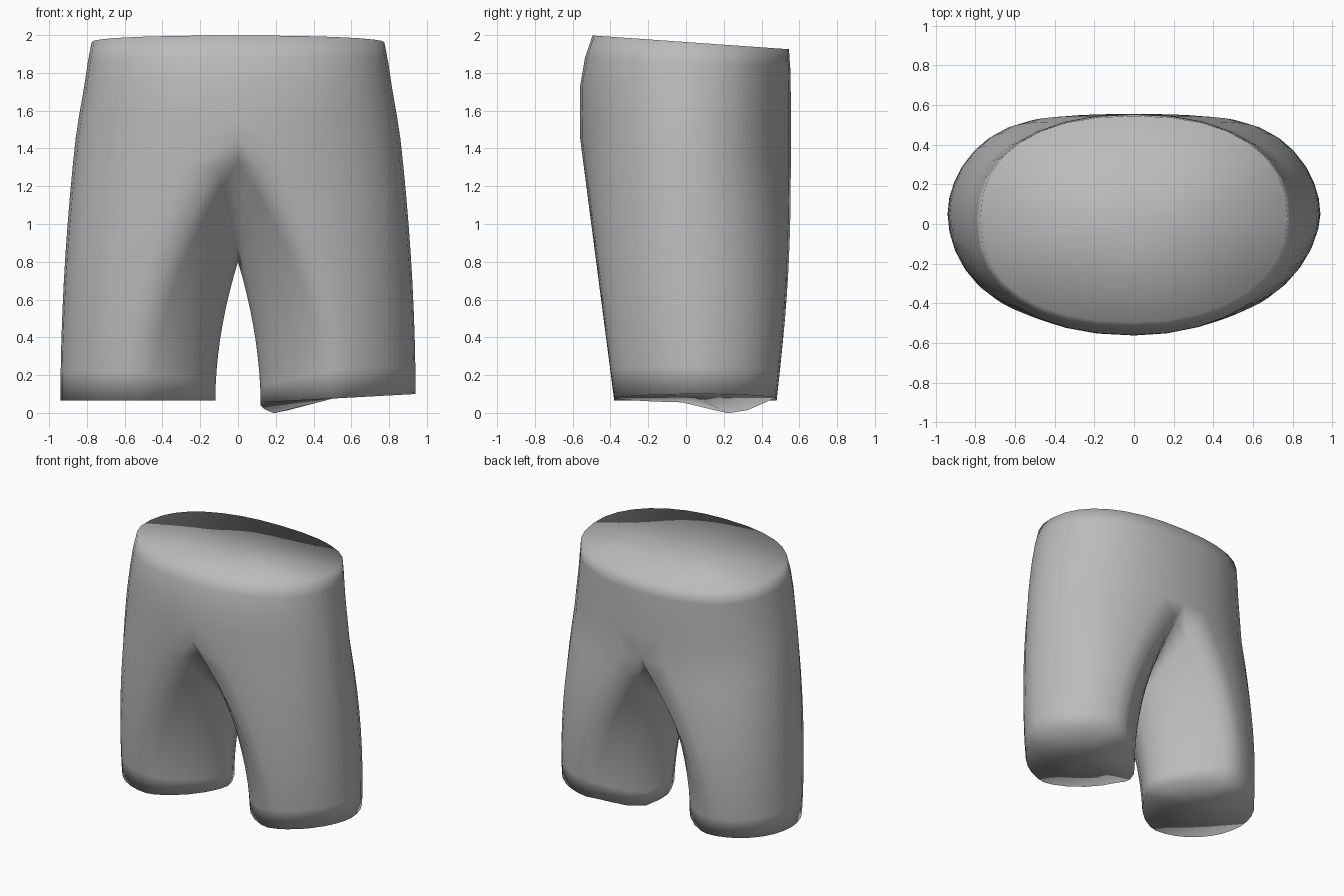
import bpy, bmesh, math

if "Cube" in bpy.data.objects:
    bpy.data.objects.remove(bpy.data.objects["Cube"])

OUT, INN, LEG = 16, 12, 9      # columns outside, columns inside the leg, leg steps


def sgnpow(v, p):
    return math.copysign(abs(v) ** p, v)


def half_oval(w, front, back, p, p_front):
    """Half body section from front centre round the side to back centre."""
    mid, r = (front + back) / 2, (back - front) / 2
    pts = []
    for i in range(OUT + 1):
        a = math.pi * i / OUT
        e = p_front if i < OUT / 2 else p
        pts.append((w * sgnpow(math.sin(a), e), mid - r * sgnpow(math.cos(a), e)))
    return pts


def hem_ring(side):
    """Leg opening, flatter on the inside; the right one dips at its inner back."""
    ring = []
    for i in range(OUT + INN):
        outer = i <= OUT
        a = math.pi * i / OUT if outer else math.pi * (1 + (i - OUT) / INN)
        p = 1.03 if outer else 1.3
        if side > 0 and i < OUT / 2:
            p = 1.17
        x = 0.52 + (0.42 if outer else 0.40) * sgnpow(math.sin(a), p)
        y = 0.05 - 0.43 * sgnpow(math.cos(a), p)
        if side > 0:
            z = 0.10 - 0.045 * (0.94 - x) / 0.82
            z -= 0.075 * max(0, 1 - math.hypot(x - 0.17, y - 0.28) / 0.3)
        else:
            z = 0.065
        ring.append((x, y, z))
    return ring


def build_side(bm, side):
    def add(ring):
        return [bm.verts.new((side * x, y, z)) for x, y, z in ring]

    def skin(a, b, closed):
        n = len(a)
        for i in range(n if closed else n - 1):
            j = (i + 1) % n
            bm.faces.new((a[i], a[j], b[j], b[i]))

    # seat: waist down to the top of the crotch (z, half width, front, back, roundness)
    levels = [(1.95, 0.775, -0.495, 0.545, 0.86), (1.85, 0.795, -0.535, 0.552, 0.88),
              (1.72, 0.815, -0.56, 0.555, 0.9), (1.58, 0.84, -0.562, 0.555, 0.92),
              (1.45, 0.86, -0.56, 0.555, 0.93)]
    rings = []
    for k, (z, w, f, b, p) in enumerate(levels):
        tilt = 0.07 * (1 - k / 4) ** 2
        drop = 0.14 * (k / 4) ** 2          # the split starts lower at the back
        pf = p + 0.07 if side > 0 else p
        rings.append([(x, y, z + tilt * (0.19 - y) - drop * max(0, y / 0.555))
                      for x, y in half_oval(w, f, b, p, pf)])
    verts = [add(r) for r in rings]
    for a, b in zip(verts, verts[1:]):
        skin(a, b, False)

    # waist cap
    c = bm.verts.new((0, 0.02, 1.955))
    for i in range(OUT):
        bm.faces.new((c, verts[0][i], verts[0][i + 1]))

    # crotch curve on the centre plane runs from back to front, lowest in the middle
    crotch = []
    for i in range(1, INN):
        u = 1 - 2 * i / INN
        start = 1.31 if u > 0 else 1.45
        crotch.append((0, 0.555 * u, 0.80 + (start - 0.80) * abs(u) ** 1.15))
    top = rings[-1] + crotch
    hem = hem_ring(side)

    # leg: blend from crotch loop to hem, spreading sideways early
    prev = verts[-1] + add(crotch)
    for s in range(1, LEG + 1):
        t = s / LEG
        tx = 1 - (1 - t) ** 1.9
        ring = []
        for p, q in zip(top, hem):
            x = p[0] + (q[0] - p[0]) * tx
            y = p[1] + (q[1] - p[1]) * t
            z = p[2] + (q[2] - p[2]) * t
            if y > 0:
                y += 0.04 * math.sin(math.pi * t) * y
            ring.append((x, y, z))
        cur = add(ring)
        skin(prev, cur, True)
        prev = cur

    # hem cap
    n = len(hem)
    c = bm.verts.new((side * 0.53, 0.05, sum(p[2] for p in hem) / n + 0.01))
    for i in range(n):
        bm.faces.new((c, prev[i], prev[(i + 1) % n]))


bm = bmesh.new()
for side in (-1, 1):
    build_side(bm, side)
bmesh.ops.remove_doubles(bm, verts=bm.verts, dist=0.0005)
bmesh.ops.recalc_face_normals(bm, faces=bm.faces)

mesh = bpy.data.meshes.new("shorts")
bm.to_mesh(mesh)
bm.free()
shorts = bpy.data.objects.new("shorts", mesh)
bpy.context.collection.objects.link(shorts)

grey = bpy.data.materials.new("grey cloth")
grey.diffuse_color = (0.5, 0.5, 0.5, 1)
grey.use_nodes = True
grey.node_tree.nodes["Principled BSDF"].inputs["Base Color"].default_value = grey.diffuse_color
mesh.materials.append(grey)

# soft cloth: smooth everywhere, rims included
mesh.shade_smooth()
